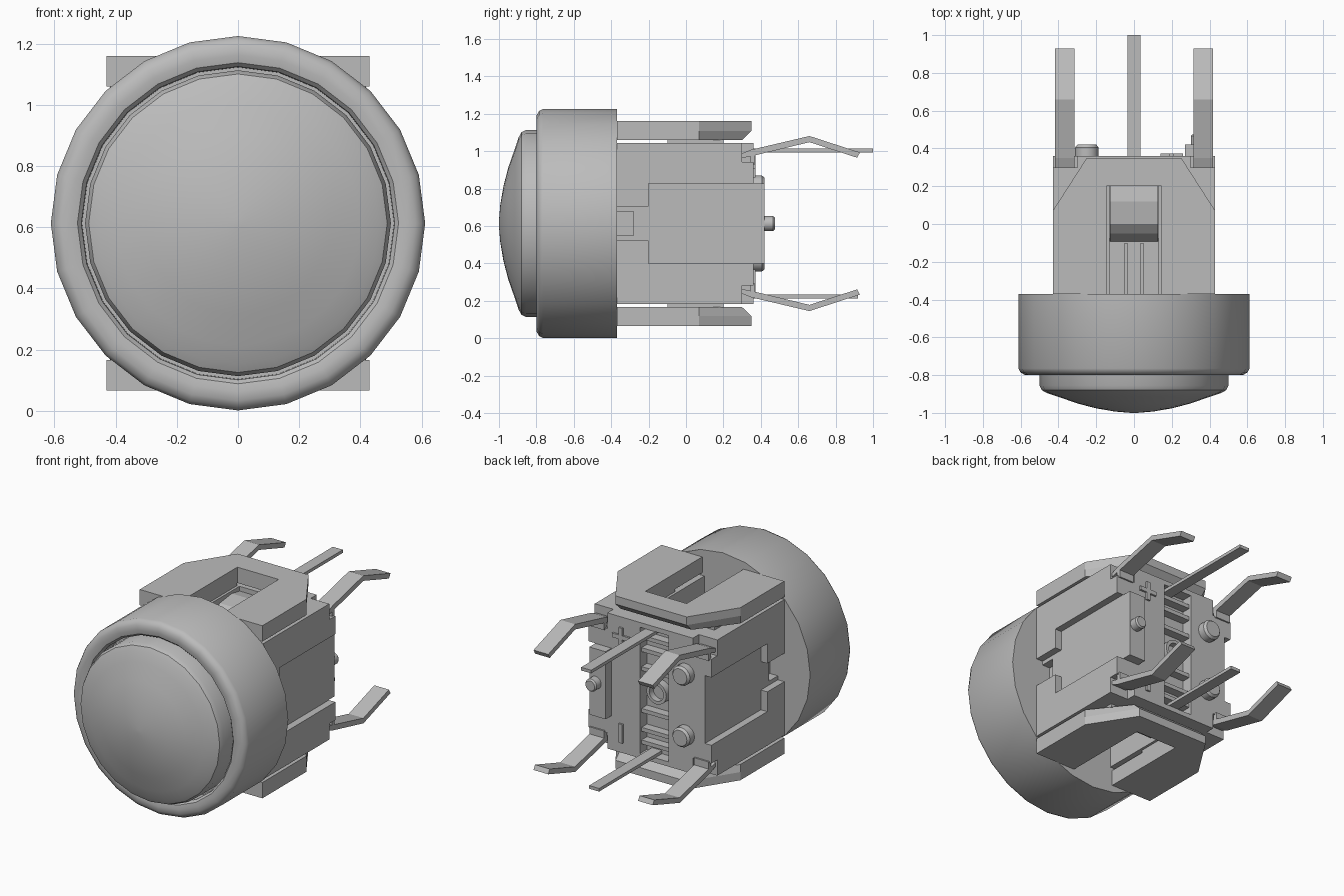
import bpy, bmesh, math
from mathutils import Vector

if "Cube" in bpy.data.objects:
    bpy.data.objects.remove(bpy.data.objects["Cube"])

C = 0.613  # height of the button axis

grey = bpy.data.materials.new("plain_grey")
grey.use_nodes = True
grey.diffuse_color = (0.5, 0.5, 0.5, 1)
grey.node_tree.nodes["Principled BSDF"].inputs["Base Color"].default_value = (0.5, 0.5, 0.5, 1)


def finish(name, bm, smooth=False):
    bmesh.ops.recalc_face_normals(bm, faces=bm.faces)
    me = bpy.data.meshes.new(name)
    bm.to_mesh(me)
    bm.free()
    me.materials.append(grey)
    ob = bpy.data.objects.new(name, me)
    bpy.context.collection.objects.link(ob)
    if smooth:
        bpy.ops.object.select_all(action='DESELECT')
        ob.select_set(True)
        bpy.context.view_layer.objects.active = ob
        bpy.ops.object.shade_smooth_by_angle(angle=math.radians(35))
    return ob


def loft(name, rings, smooth=False):
    """Skin matching rings of points and close both ends."""
    bm = bmesh.new()
    loops = [[bm.verts.new(p) for p in r] for r in rings]
    n = len(loops[0])
    for a, b in zip(loops, loops[1:]):
        for i in range(n):
            j = (i + 1) % n
            bm.faces.new((a[i], a[j], b[j], b[i]))
    bm.faces.new(loops[0])
    bm.faces.new(loops[-1])
    return finish(name, bm, smooth)


def box(name, x, y, h):
    """Box from ranges; h is measured from the button axis."""
    rings = [[(x[0], y[0], C + k), (x[1], y[0], C + k),
              (x[1], y[1], C + k), (x[0], y[1], C + k)] for k in h]
    return loft(name, rings)


def side_prism(name, outline, x0, x1, s=1):
    """Outline in (y, h), extruded along x, flipped vertically when s = -1."""
    return loft(name, [[(x, y, C + s * h) for y, h in outline] for x in (x0, x1)])


def lathe(name, profile, x=0, h=0, seg=24):
    """Stack of circles (radius, y) around the y axis."""
    rings = [[(x + r * math.sin(2 * math.pi * i / seg), y,
               C + h + r * math.cos(2 * math.pi * i / seg)) for i in range(seg)]
             for r, y in profile]
    return loft(name, rings, True)


def cut(target, x, y, h):
    cutter = box("cutter", x, y, h)
    cutter.hide_render = True
    mod = target.modifiers.new("cut", 'BOOLEAN')
    mod.operation = 'DIFFERENCE'
    mod.solver = 'EXACT'
    mod.object = cutter
    bpy.context.view_layer.objects.active = target
    bpy.ops.object.modifier_apply(modifier="cut")
    bpy.data.objects.remove(cutter)


# Round bezel, with a sunken seat for the cap
lathe("bezel", [(0.612, -0.37), (0.612, -0.765), (0.602, -0.785), (0.58, -0.798),
                (0.55, -0.80), (0.525, -0.795), (0.512, -0.78), (0.51, -0.70)])

# Domed push cap
lathe("push_cap", [(0.50, -0.69), (0.50, -0.855), (0.488, -0.88), (0.46, -0.895),
                   (0.40, -0.915), (0.30, -0.95), (0.20, -0.976), (0.10, -0.993),
                   (0.015, -1.0)])

# Switch housing
body = box("housing", (-0.43, 0.43), (-0.375, 0.36), (-0.43, 0.43))
for s in (-1, 1):
    def span(a, b):
        return sorted((s * a, s * b))
    # side panel recess, its neck and the deeper pocket
    cut(body, span(0.385, 0.5), (-0.20, 0.5), (-0.215, 0.215))
    cut(body, span(0.385, 0.5), (-0.37, -0.19), (-0.09, 0.09))
    cut(body, span(0.33, 0.5), (-0.37, -0.28), (-0.065, 0.065))
    # latch slot under each clip plate
    cut(body, (-0.13, 0.13), (-0.37, 0.20), span(0.29, 0.5))
    # terminal notches at the rear corners
    for t in (-1, 1):
        cut(body, sorted((t * 0.30, t * 0.5)), (0.30, 0.5), span(0.33, 0.5))
# rear channel
cut(body, (-0.13, 0.07), (0.29, 0.5), (-0.40, 0.40))

# Clip plates, latches, pins and terminals on top and bottom
plate = [(-0.43, -0.37), (-0.43, 0.07), (-0.25, 0.35), (0.25, 0.35), (0.43, 0.07),
         (0.43, -0.37), (0.145, -0.37), (0.145, 0.20), (-0.145, 0.20), (-0.145, -0.37)]
latch = [(0.20, 0.28), (0.20, 0.40), (0.12, 0.415), (0.0, 0.40), (-0.05, 0.36), (-0.10, 0.28)]
terminal = [(0.30, 0.375), (0.35, 0.395), (0.66, 0.468), (0.93, 0.38), (0.915, 0.352),
            (0.66, 0.435), (0.37, 0.365), (0.37, 0.32), (0.345, 0.32), (0.345, 0.36),
            (0.30, 0.35)]
for s, word in ((1, "top"), (-1, "bottom")):
    rings = [[(x, min(y, lim), C + s * h) for x, y in plate]
             for h, lim in ((0.447, 0.30), (0.495, 0.35), (0.547, 0.35))]
    loft(word + "_clip_plate", rings)
    side_prism(word + "_latch", latch, -0.128, 0.128, s)
    for t in (-1, 1):
        side = "left" if t > 0 else "right"
        # spacer joins plate to housing
        box(f"{word}_{side}_spacer", sorted((t * 0.146, t * 0.34)), (-0.10, 0.20),
            sorted((s * 0.42, s * 0.45)))
        box(f"{word}_{side}_slot_rail", sorted((t * 0.035, t * 0.05)), (-0.37, -0.10),
            sorted((s * 0.28, s * 0.36)))
        side_prism(f"{word}_{side}_terminal", terminal, t * 0.315, t * 0.418, s)
    # straight centre pin
    box(word + "_centre_pin", (-0.035, 0.035), (0.28, 1.0 if s > 0 else 0.92),
        sorted((s * 0.38, s * 0.40)))
    # round rear feet
    lathe(word + "_rear_foot", [(0.062, 0.34), (0.062, 0.405), (0.05, 0.42)],
          -0.25, s * 0.195, 16)
    # ladder ribs inside the rear channel
    for k in (0.12, 0.24, 0.32):
        box(word + "_channel_rib", (-0.13, 0.07), (0.28, 0.345),
            sorted((s * k, s * (k + 0.025))))

# Rear locating block and peg
box("rear_side_block", (0.27, 0.384), (0.34, 0.42), (-0.214, 0.214))
lathe("rear_peg", [(0.04, 0.40), (0.04, 0.465), (0.032, 0.475)], 0.34, 0, 14)

# Ring in the middle of the rear channel
lathe("channel_ring", [(0.07, 0.28), (0.07, 0.34), (0.05, 0.34), (0.05, 0.30)], -0.03, 0, 16)

# Raised polarity marks
box("plus_mark_upright", (0.187, 0.213), (0.35, 0.372), (0.245, 0.365))
box("plus_mark_bar", (0.14, 0.26), (0.35, 0.372), (0.292, 0.318))
box("minus_mark", (0.187, 0.213), (0.35, 0.372), (-0.365, -0.245))
